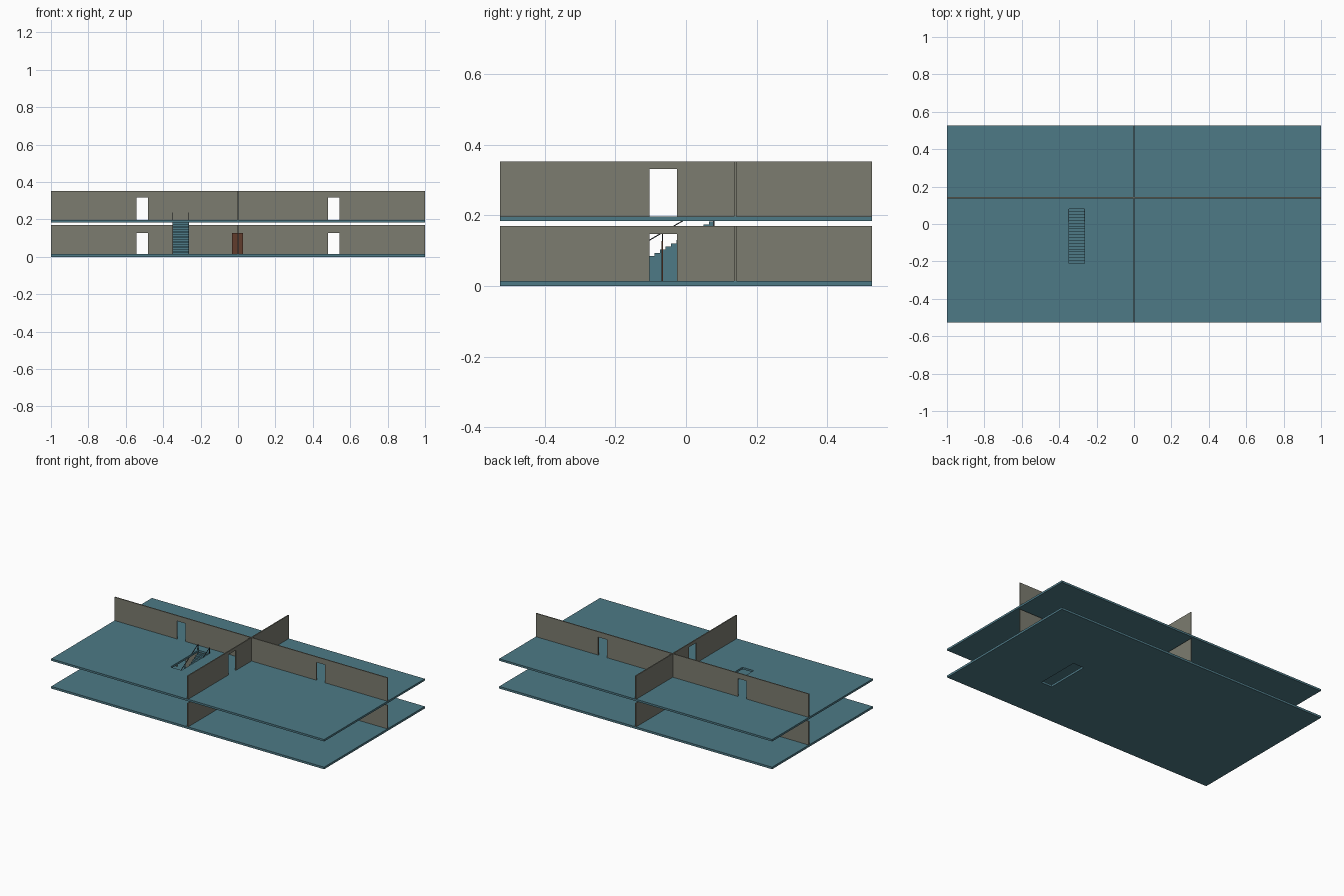
import bpy, bmesh, math
from mathutils import Matrix, Vector

if "Cube" in bpy.data.objects:
    bpy.data.objects.remove(bpy.data.objects["Cube"])


def material(name, rgb):
    m = bpy.data.materials.new(name)
    m.diffuse_color = (*rgb, 1)
    m.use_nodes = True
    m.node_tree.nodes["Principled BSDF"].inputs["Base Color"].default_value = m.diffuse_color
    return m


TEAL = material("teal", (0.075, 0.195, 0.24))
STONE = material("stone", (0.2, 0.2, 0.16))
BROWN = material("brown", (0.12, 0.045, 0.025))
DARK = material("dark", (0.02, 0.025, 0.03))


def finish(bm, name, mat):
    bmesh.ops.recalc_face_normals(bm, faces=bm.faces)
    me = bpy.data.meshes.new(name)
    bm.to_mesh(me)
    bm.free()
    ob = bpy.data.objects.new(name, me)
    me.materials.append(mat)
    bpy.context.collection.objects.link(ob)
    return ob


def box(name, x0, x1, y0, y1, z0, z1, mat, tilt=0):
    bm = bmesh.new()
    bmesh.ops.create_cube(bm, size=1)
    size = Matrix.Diagonal((x1 - x0, y1 - y0, z1 - z0, 1))
    mid = Vector((x0 + x1, y0 + y1, z0 + z1)) / 2
    bm.transform(Matrix.Translation(mid) @ Matrix.Rotation(tilt, 4, 'X') @ size)
    return finish(bm, name, mat)


def extrude(name, profile, along_x, start, thick, mat):
    """Extrude a (u, z) profile; the profile runs along x or along y."""
    bm = bmesh.new()
    pts = [(u, start, z) if along_x else (start, u, z) for u, z in profile]
    face = bm.faces.new([bm.verts.new(p) for p in pts])
    geo = bmesh.ops.extrude_face_region(bm, geom=[face])["geom"]
    move = (0, thick, 0) if along_x else (thick, 0, 0)
    bmesh.ops.translate(bm, vec=move, verts=[g for g in geo if isinstance(g, bmesh.types.BMVert)])
    return finish(bm, name, mat)


def slab(name, z0, z1, hole):
    """Floor plate with a rectangular opening (x0, x1, y0, y1)."""
    bm = bmesh.new()
    rings = []
    for z in (z0, z1):
        for x0, x1, y0, y1 in ((-1, 1, -HALF, HALF), hole):
            rings.append([bm.verts.new(p) for p in
                          ((x0, y0, z), (x1, y0, z), (x1, y1, z), (x0, y1, z))])
    for a, b in ((0, 1), (2, 3), (0, 2), (1, 3)):
        for i in range(4):
            j = (i + 1) % 4
            bm.faces.new((rings[a][i], rings[a][j], rings[b][j], rings[b][i]))
    return finish(bm, name, TEAL)


def wall(name, half, z0, z1, doors, along_x, centre):
    """Wall with door notches (u0, u1, top) rising from its base."""
    prof = [(-half, z1), (-half, z0)]
    for u0, u1, top in doors:
        prof += [(u0, z0), (u0, top), (u1, top), (u1, z0)]
    prof += [(half, z0), (half, z1)]
    return extrude(name, prof, along_x, centre - 0.0035, 0.007, STONE)


HALF = 0.527
GROUND, UPPER = 0.014, 0.197
SX0, SX1, SY0, SY1 = -0.347, -0.265, -0.212, 0.08

# floor plates with stair openings
slab("ground_floor", 0, GROUND, (0.455, 0.535, -0.215, 0.08))
slab("upper_floor", 0.184, UPPER, (SX0, SX1, SY0, SY1))

# crossing walls on both storeys
for label, z0, z1, long_top, cross_top in (
        ("lower", GROUND, 0.17, 0.128, 0.147), ("upper", UPPER, 0.352, 0.316, 0.331)):
    wall(label + "_long_wall", 1, z0, z1,
         [(-0.543, -0.48, long_top), (0.48, 0.543, long_top)], True, 0.14)
    wall(label + "_cross_wall", HALF, z0, z1, [(-0.103, -0.026, cross_top)], False, 0)

# open door leaf in the lower cross wall
box("door", -0.031, 0.026, -0.069, -0.065, GROUND, 0.128, BROWN)

# solid staircase
STEPS = 19
run, rise = (SY1 - SY0) / STEPS, 0.0089
profile = [(SY1, GROUND), (SY0, GROUND)]
for i in range(STEPS):
    z = GROUND + (i + 1) * rise
    profile += [(SY0 + i * run, z), (SY0 + (i + 1) * run, z)]
extrude("staircase", profile, False, SX0, SX1 - SX0, TEAL)

# handrails with posts either side of the stairs
R = 0.0015
za, zb = 0.067, 0.236
length = math.hypot(SY1 - SY0, zb - za)
ym, zm = (SY0 + SY1) / 2, (za + zb) / 2
for side, x in (("left", SX0 - R), ("right", SX1 + R)):
    box(side + "_handrail", x - R, x + R, ym - length / 2, ym + length / 2,
        zm - R, zm + R, DARK, math.atan2(zb - za, SY1 - SY0))
    for k, t in (("bottom", 0), ("middle", 0.5), ("top", 1)):
        y = SY0 + R + t * (SY1 - SY0 - 2 * R)
        box(f"{side}_{k}_post", x - R, x + R, y - R, y + R, GROUND, za + t * (zb - za), DARK)
